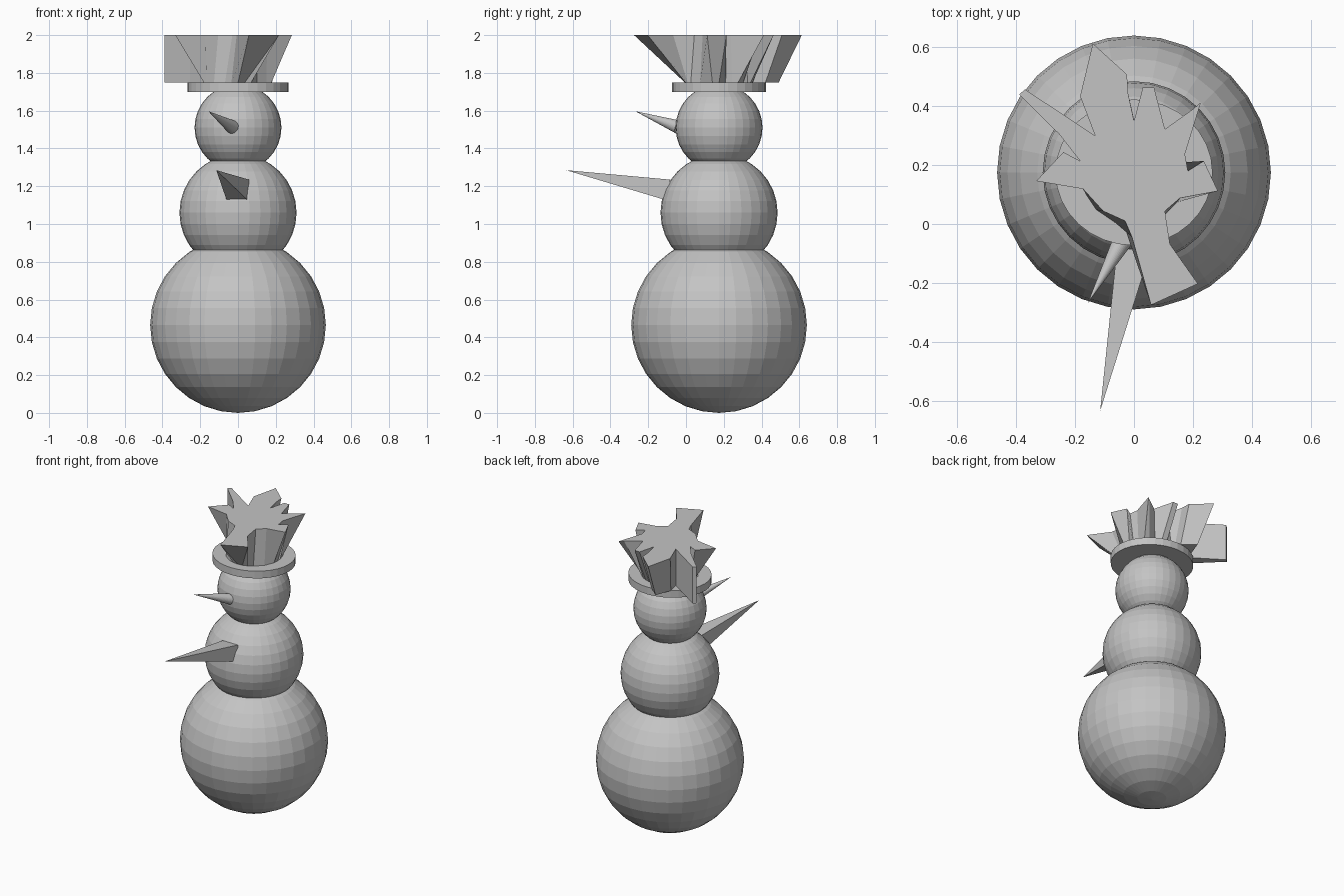
import bpy, bmesh, math
from mathutils import Vector

if "Cube" in bpy.data.objects:
    bpy.data.objects.remove(bpy.data.objects["Cube"])

CY = 0.175  # y of the body's vertical axis

grey = bpy.data.materials.new("plain grey")
grey.diffuse_color = (0.55, 0.55, 0.55, 1)
grey.use_nodes = True
grey.node_tree.nodes["Principled BSDF"].inputs["Base Color"].default_value = grey.diffuse_color


def finish(name, bm):
    bmesh.ops.recalc_face_normals(bm, faces=bm.faces)
    me = bpy.data.meshes.new(name)
    bm.to_mesh(me)
    bm.free()
    me.materials.append(grey)
    ob = bpy.data.objects.new(name, me)
    bpy.context.collection.objects.link(ob)
    return ob


# Three stacked faceted balls
for name, r, z in (("lower_body", 0.465, 0.465), ("torso", 0.31, 1.06), ("head", 0.23, 1.51)):
    bm = bmesh.new()
    bmesh.ops.create_uvsphere(bm, u_segments=32, v_segments=16, radius=r)
    finish(name, bm).location = (0, CY, z)

# Oval hat brim
bm = bmesh.new()
bmesh.ops.create_cone(bm, cap_ends=True, segments=32, radius1=1, radius2=1, depth=0.05)
bmesh.ops.scale(bm, verts=bm.verts, vec=(0.267, 0.248, 1))
finish("hat_brim", bm).location = (0, CY, 1.724)

# Jagged hat crown: (step on the round base, top x, top y), clockwise from the back
crown = [
    (8, 0.0, 0.35), (7, 0.03, 0.464), (6, 0.068, 0.464), (5, 0.105, 0.322),
    (4, 0.2, 0.39), (3, 0.227, 0.413), (2, 0.173, 0.237), (1, 0.183, 0.18),
    (0, 0.237, 0.214), (-1, 0.285, 0.112), (-3, 0.156, 0.088), (-5, 0.105, 0.044),
    (-6, 0.122, -0.068), (-7, 0.217, -0.203), (-8, 0.058, -0.275), (-9, -0.007, -0.044),
    (-10, -0.03, 0.01), (-12, -0.105, 0.044), (-14, -0.173, 0.119), (-16, -0.332, 0.146),
    (-17, -0.24, 0.244), (-18, -0.183, 0.214), (-19, -0.254, 0.305), (-20, -0.39, 0.44),
    (-20.5, -0.37, 0.457), (-21, -0.132, 0.30), (-21.5, -0.183, 0.434), (-22, -0.14, 0.613),
    (-22.5, -0.024, 0.508), (-23, -0.02, 0.444)]
# Spikes whose foot also leaves the round base
moved_feet = {-19: (-0.254, 0.305), -20: (-0.39, 0.44), -20.5: (-0.37, 0.457),
              -21: (-0.132, 0.30), -21.5: (-0.15, 0.38), -22: (-0.11, 0.49),
              -22.5: (-0.03, 0.42)}
bm = bmesh.new()
top, foot = [], []
for step, x, y in crown:
    a = step * math.pi / 16
    fx, fy = moved_feet.get(step, (0.18 * math.cos(a), CY + 0.18 * math.sin(a)))
    top.append(bm.verts.new((x, y, 2.0)))
    foot.append(bm.verts.new((fx, fy, 1.748)))
bm.faces.new(top)
bm.faces.new(foot)
for i in range(len(top)):
    bm.faces.new((top[i - 1], top[i], foot[i], foot[i - 1]))
finish("hat_crown", bm)

# Cone nose, tilted up and to the side
base, tip = Vector((-0.03, -0.04, 1.513)), Vector((-0.157, -0.268, 1.597))
bm = bmesh.new()
bmesh.ops.create_cone(bm, cap_ends=True, segments=32, radius1=0.036, radius2=0,
                      depth=(tip - base).length)
nose = finish("nose", bm)
nose.location = (base + tip) / 2
nose.rotation_mode = 'QUATERNION'
nose.rotation_quaternion = (tip - base).to_track_quat('Z', 'Y')

# Square-based spike arm
bm = bmesh.new()
corners = [bm.verts.new((x, -0.085, z)) for x, z in
           ((-0.058, 1.12), (0.058, 1.12), (0.058, 1.235), (-0.058, 1.235))]
point = bm.verts.new((-0.115, -0.635, 1.285))
bm.faces.new(corners)
for i in range(4):
    bm.faces.new((corners[i - 1], corners[i], point))
finish("arm_spike", bm)
